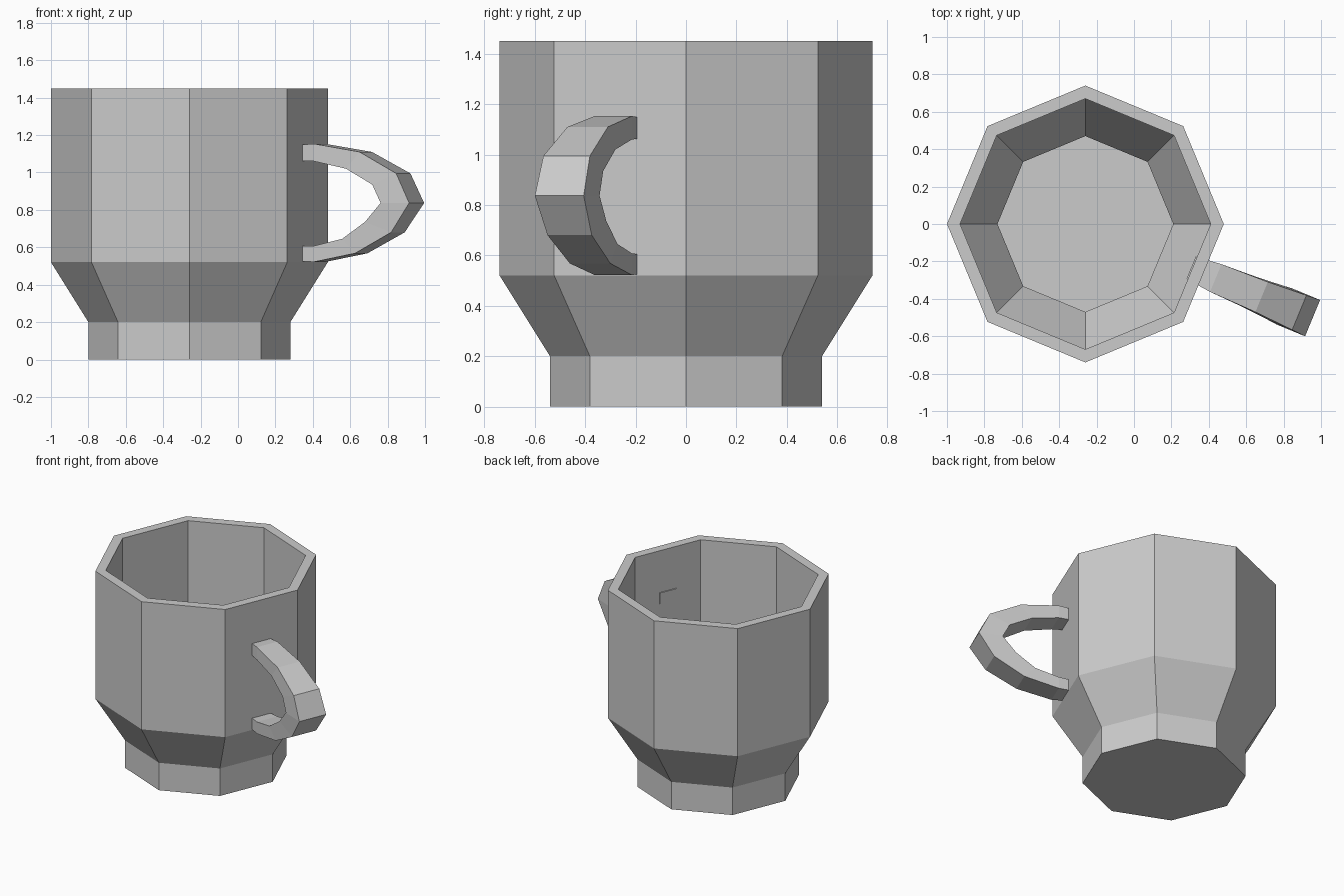
import bpy, bmesh
from math import cos, sin, pi
from mathutils import Vector

if "Cube" in bpy.data.objects:
    bpy.data.objects.remove(bpy.data.objects["Cube"])

CX = -0.26          # cup axis
SIDES = 8


def loft(name, rings, closed_caps=True):
    """Skin consecutive rings of equal length and cap both ends."""
    bm = bmesh.new()
    loops = [[bm.verts.new(p) for p in ring] for ring in rings]
    n = len(loops[0])
    for a, b in zip(loops, loops[1:]):
        for i in range(n):
            j = (i + 1) % n
            bm.faces.new((a[i], a[j], b[j], b[i]))
    if closed_caps:
        bm.faces.new(loops[0][::-1])
        bm.faces.new(loops[-1])
    bmesh.ops.recalc_face_normals(bm, faces=bm.faces)
    mesh = bpy.data.meshes.new(name)
    bm.to_mesh(mesh)
    bm.free()
    obj = bpy.data.objects.new(name, mesh)
    bpy.context.collection.objects.link(obj)
    return obj


# Cup: outside from foot to rim, then inside down to the floor (radius, z)
profile = [(0.54, 0), (0.54, 0.20), (0.74, 0.52), (0.74, 1.45),
           (0.67, 1.45), (0.67, 0.54), (0.47, 0.22), (0.47, 0.065)]
loft("cup_body", [[(CX + r * cos(2 * pi * i / SIDES), r * sin(2 * pi * i / SIDES), z)
                   for i in range(SIDES)] for r, z in profile])

# Handle: stations of outer radius, z, inner radius, z, half width
stations = [
    (0.612, 1.145, 0.612, 1.065, 0.065),
    (0.755, 1.153, 0.755, 1.06, 0.080),
    (1.02, 1.11, 0.943, 1.02, 0.087),
    (1.238, 0.995, 1.10, 0.935, 0.100),
    (1.315, 0.837, 1.15, 0.837, 0.105),
    (1.207, 0.68, 1.055, 0.735, 0.095),
    (0.995, 0.568, 0.92, 0.645, 0.087),
    (0.755, 0.522, 0.755, 0.608, 0.080),
    (0.612, 0.527, 0.612, 0.603, 0.065),
]
# The handle leaves the middle of one wall panel
ang = -pi / 8
out = Vector((cos(ang), sin(ang), 0))
side = Vector((-sin(ang), cos(ang), 0))


def point(r, z, s):
    return Vector((CX, 0, z)) + out * r + side * s


loft("handle", [[point(ro, zo, -w), point(ro, zo, w), point(ri, zi, w), point(ri, zi, -w)]
                for ro, zo, ri, zi, w in stations])
